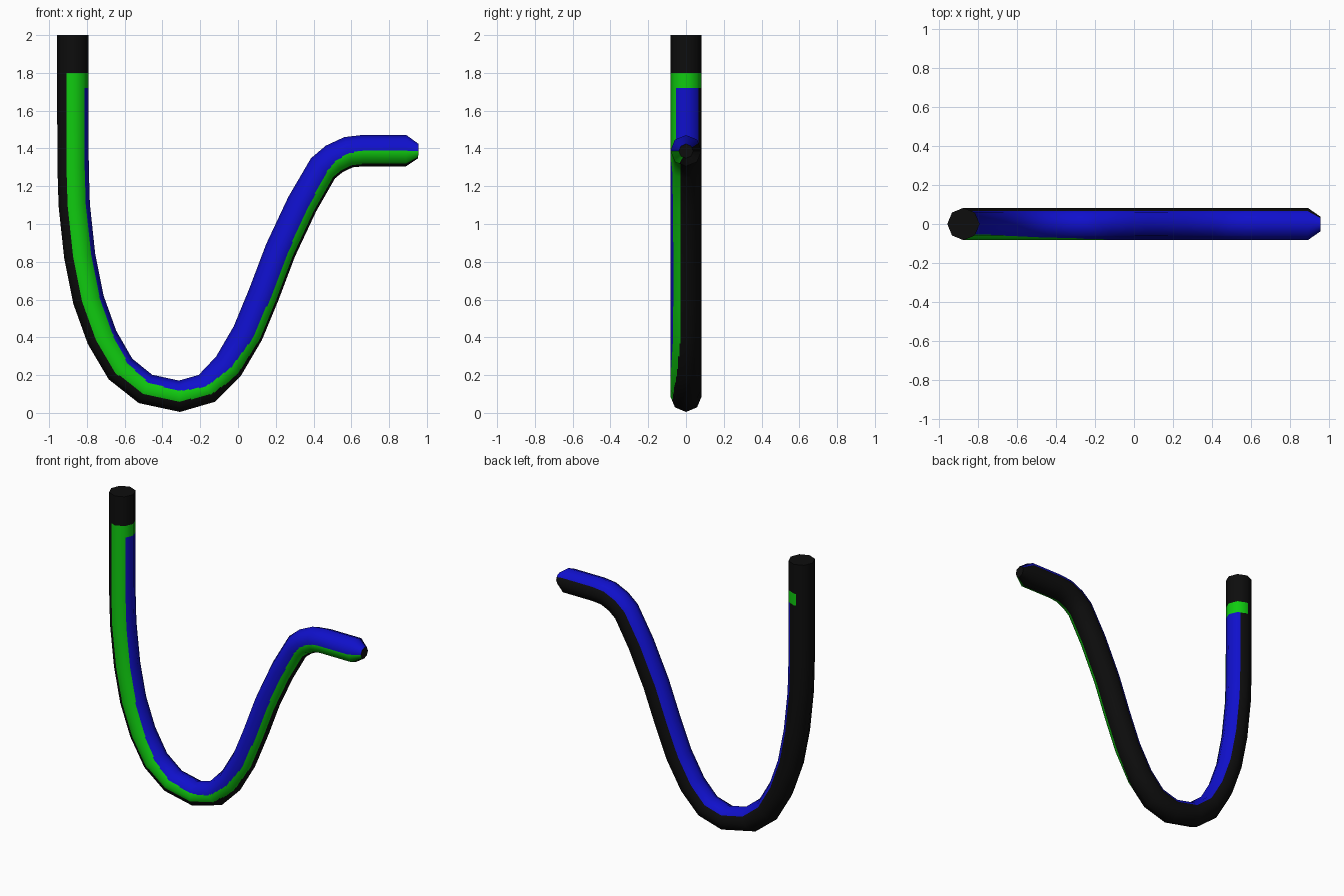
import bpy
import math
from mathutils import Vector

if "Cube" in bpy.data.objects:
    bpy.data.objects.remove(bpy.data.objects["Cube"])

R = 0.083      # tube radius
SIDES = 8
SUB = 10       # strips per side, fine enough for clean stripe edges
STEPS = 8      # bands per path segment

# Centre line: x, z, lower edge of green and of blue (degrees up from the front)
PATH = [
    (-.874, 2.0, -25, 50), (-.874, 1.8, -25, 50), (-.874, 1.72, -25, 50),
    (-.874, 1.55, -25, 50), (-.873, 1.3, -25, 50), (-.867, 1.1, -25, 50),
    (-.838, .83, -25, 50), (-.792, .60, -25, 47), (-.72, .40, -25, 44),
    (-.622, .232, -25, 38), (-.49, .127, -24, 28), (-.31, .088, -22, 21),
    (-.165, .13, -30, 8), (-.05, .248, -55, -12), (.052, .422, -66, -28),
    (.138, .63, -68, -30), (.225, .86, -68, -30), (.34, 1.105, -68, -28),
    (.45, 1.295, -68, -20), (.51, 1.345, -67, -10), (.585, 1.38, -66, -3),
    (.66, 1.388, -65, 0), (.89, 1.388, -65, 0), (.955, 1.386, -65, 0),
]
BLUE_END = 146   # back edge of the blue stripe
BAND_END = 190   # back edge of the green band


def material(name, color):
    m = bpy.data.materials.new(name)
    m.diffuse_color = (*color, 1)
    m.use_nodes = True
    m.node_tree.nodes["Principled BSDF"].inputs["Base Color"].default_value = m.diffuse_color
    return m


mats = [material("black", (.004, .004, .004)),
        material("green", (.005, .6, .005)),
        material("blue", (.005, .005, .6))]


def ring(i):
    """Octagon section points and smooth normals at one path point."""
    x, z = PATH[i][:2]
    dirs = []
    for a, b in ((i - 1, i), (i, i + 1)):
        if a >= 0 and b < len(PATH):
            dirs.append(Vector((PATH[b][0] - PATH[a][0], PATH[b][1] - PATH[a][1])).normalized())
    t = sum(dirs, Vector((0, 0))).normalized()
    inner, front = Vector((-t.y, 0, t.x)), Vector((0, -1, 0))
    r = .038 if i == len(PATH) - 1 else R
    corners = [front * math.cos(a) + inner * math.sin(a)
               for a in (k * math.tau / SIDES for k in range(SIDES))]
    pts, nrm = [], []
    for k in range(SIDES):
        for s in range(SUB):
            d = corners[k].lerp(corners[(k + 1) % SIDES], s / SUB)
            pts.append(Vector((x, 0, z)) + d * r)
            nrm.append(d.normalized())
    return pts, nrm


def section_angle(j):
    """Angle of the middle of strip j, in degrees from the front."""
    k, s = divmod(j, SUB)
    f = (s + .5) / SUB
    a, b = math.radians(k * 45), math.radians(k * 45 + 45)
    x = math.cos(a) * (1 - f) + math.cos(b) * f
    y = math.sin(a) * (1 - f) + math.sin(b) * f
    return math.degrees(math.atan2(y, x))


def strip_color(seg, f, angle):
    """Black grip, green band, then green and blue stripes on black."""
    if seg == 0:
        return 0
    low = PATH[seg][2] * (1 - f) + PATH[seg + 1][2] * f
    blue = PATH[seg][3] * (1 - f) + PATH[seg + 1][3] * f
    a = angle + 360 if angle < -120 else angle
    if seg == 1:
        return 1 if low < a < BAND_END else 0
    if blue < a < BLUE_END:
        return 2
    return 1 if low < a <= blue else 0


# Tube walls
N = SIDES * SUB
rings = [ring(i) for i in range(len(PATH))]
verts, normals, faces, colors = [], [], [], []
for seg in range(len(PATH) - 1):
    (p0, n0), (p1, n1) = rings[seg], rings[seg + 1]
    last = seg == len(PATH) - 2
    for s in range(STEPS + (1 if last else 0)):
        f = s / STEPS
        verts += [a.lerp(b, f) for a, b in zip(p0, p1)]
        normals += [a.lerp(b, f).normalized() for a, b in zip(n0, n1)]
angles = [section_angle(j) for j in range(N)]
for i in range((len(PATH) - 1) * STEPS):
    seg, s = divmod(i, STEPS)
    for j in range(N):
        k = (j + 1) % N
        faces.append((i * N + j, (i + 1) * N + j, (i + 1) * N + k, i * N + k))
        colors.append(strip_color(seg, (s + .5) / STEPS, angles[j]))

# Flat black end caps
for pts, normal, flip in ((rings[0][0], Vector((0, 0, 1)), False),
                          (rings[-1][0], Vector((1, 0, 0)), True)):
    base = len(verts)
    verts += pts
    normals += [normal] * N
    loop = list(range(base, base + N))
    faces.append(loop[::-1] if flip else loop)
    colors.append(0)

mesh = bpy.data.meshes.new("curved_tube")
mesh.from_pydata(verts, [], faces)
for m in mats:
    mesh.materials.append(m)
for poly, c in zip(mesh.polygons, colors):
    poly.material_index = c
    poly.use_smooth = True
mesh.update()
mesh.normals_split_custom_set_from_vertices(normals)
tube = bpy.data.objects.new("curved_tube", mesh)
bpy.context.collection.objects.link(tube)
